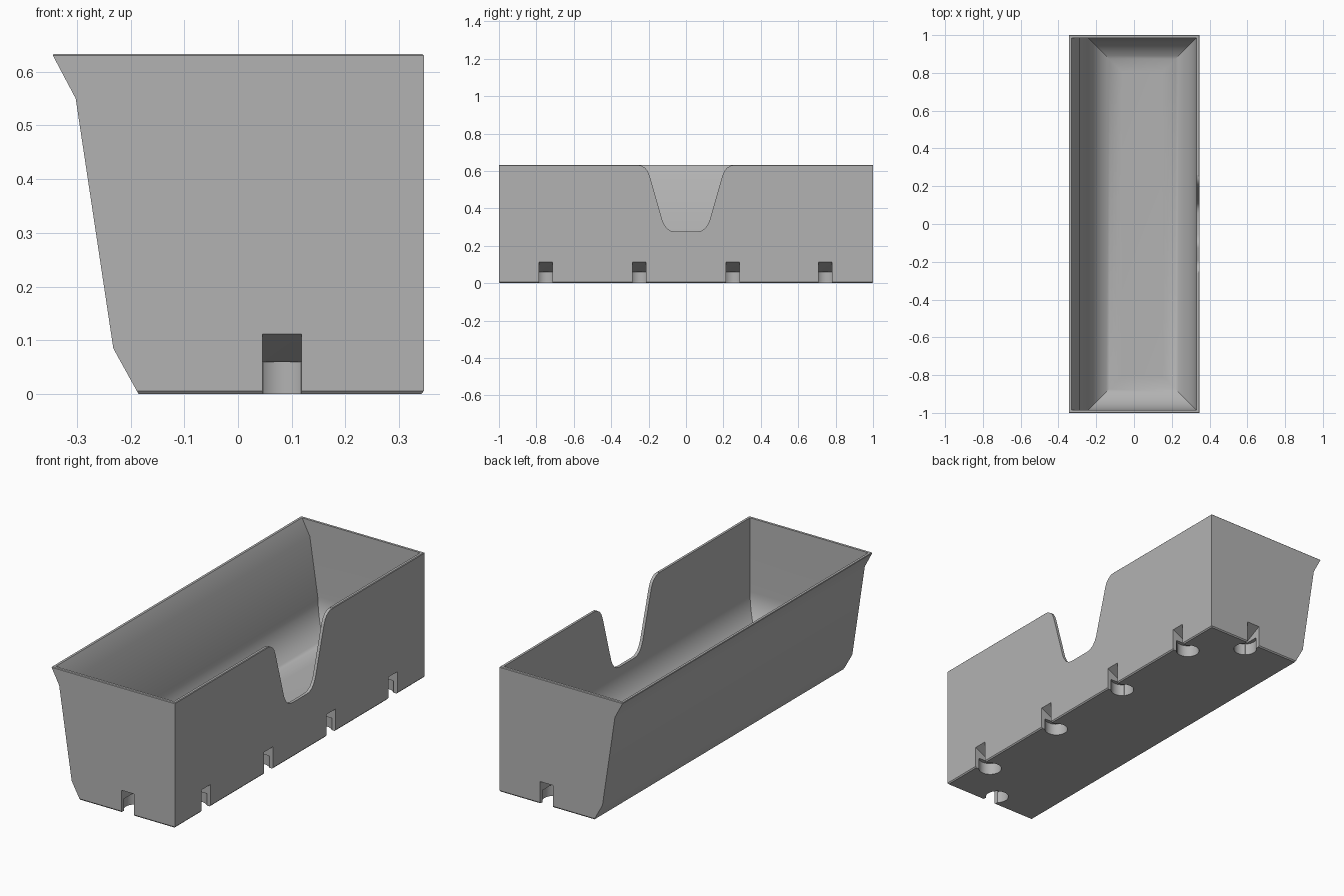
import bpy, bmesh, math
from mathutils import Matrix, Vector

default = bpy.data.objects.get("Cube")
if default:
    bpy.data.objects.remove(default, do_unlink=True)

WALL, FLOOR, FILLET = 0.015, 0.08, 0.18
HALF_X, HALF_Y, TOP = 0.346, 1.0, 0.633

grey = bpy.data.materials.new("matte grey")
grey.use_nodes = True
grey.diffuse_color = (0.45, 0.45, 0.45, 1)
grey.node_tree.nodes["Principled BSDF"].inputs["Base Color"].default_value = (0.45, 0.45, 0.45, 1)


def make_object(name, bm):
    bmesh.ops.recalc_face_normals(bm, faces=bm.faces)
    mesh = bpy.data.meshes.new(name)
    bm.to_mesh(mesh)
    bm.free()
    mesh.materials.append(grey)
    obj = bpy.data.objects.new(name, mesh)
    bpy.context.collection.objects.link(obj)
    return obj


def loft(name, rings):
    """Closed skin through a stack of equal-length point rings."""
    bm = bmesh.new()
    loops = [[bm.verts.new(p) for p in ring] for ring in rings]
    count = len(loops[0])
    for low, high in zip(loops, loops[1:]):
        for i in range(count):
            j = (i + 1) % count
            bm.faces.new((low[i], low[j], high[j], high[i]))
    bm.faces.new(loops[0])
    bm.faces.new(loops[-1])
    return make_object(name, bm)


def rectangle(x0, x1, y, z):
    return [(x0, -y, z), (x1, -y, z), (x1, y, z), (x0, y, z)]


def cut(target, cutter):
    cutter.hide_render = True
    mod = target.modifiers.new("cut", "BOOLEAN")
    mod.operation, mod.solver, mod.object = "DIFFERENCE", "EXACT", cutter
    bpy.context.view_layer.objects.active = target
    bpy.ops.object.modifier_apply(modifier=mod.name)
    bpy.data.objects.remove(cutter, do_unlink=True)


# Outer shell: upright on three sides, flared on the other
side = [(-0.185, 0.0), (-0.232, 0.085), (-0.302, 0.55), (-HALF_X, TOP)]


def side_x(z):
    for (x0, z0), (x1, z1) in zip(side, side[1:]):
        if z <= z1:
            break
    return x0 + (x1 - x0) * (z - z0) / (z1 - z0)


rings = []
for z, inset in [(0, 0.005), (0.006, 0), (0.085, 0), (0.55, 0), (TOP - 0.003, 0), (TOP, 0.003)]:
    left = side_x(z) + (inset if z > 0 else 0)
    rings.append(rectangle(left, HALF_X - inset, HALF_Y - inset, z))
bin_body = loft("storage_bin", rings)

# Hollow with a large fillet around the floor
lean = math.atan((0.302 - 0.232) / (0.55 - 0.085))
tangent = FILLET * math.tan((math.pi / 2 - lean) / 2)
centre_x = side_x(0.085) + WALL + tangent
tangent_z = FLOOR + tangent * math.cos(lean)
rings = []
for step in range(17):
    a = math.pi / 2 * step / 16
    z = FLOOR + FILLET * (1 - math.cos(a))
    inset = WALL + FILLET * (1 - math.sin(a))
    left = centre_x - FILLET * math.sin(a) if z < tangent_z else side_x(z) + WALL
    rings.append(rectangle(left, HALF_X - inset, HALF_Y - inset, z))
for z in (0.55, TOP, TOP + 0.05):
    rings.append(rectangle(side_x(z) + WALL, HALF_X - WALL, HALF_Y - WALL, z))
cut(bin_body, loft("hollow_cutter", rings))

# Access notch in the upright long wall, with rounded shoulders and base
half = [(0.26, 0.7), (0.26, TOP - 0.001), (0.237, 0.628), (0.217, 0.615), (0.204, 0.598),
        (0.194, 0.573), (0.126, 0.335), (0.115, 0.311), (0.100, 0.292), (0.081, 0.280), (0.058, 0.276)]
outline = half + [(-y, z) for y, z in reversed(half)]
cut(bin_body, loft("notch_cutter", [[(x, y, z) for y, z in outline] for x in (0.28, 0.4)]))


# Keyhole slots: a round socket in the base and a sloped opening through the wall
def keyhole(origin, angle):
    place = Matrix.Translation(Vector(origin)) @ Matrix.Rotation(angle, 4, "Z")
    bm = bmesh.new()
    bmesh.ops.create_cone(bm, cap_ends=True, segments=40, radius1=0.055, radius2=0.055,
                          depth=0.12, matrix=Matrix.Translation((-0.062, 0, 0)))
    bm.transform(place)
    cut(bin_body, make_object("socket_cutter", bm))
    profile = [(0.02, -0.02), (0.02, 0.112), (0, 0.112), (-0.104, 0.06), (-0.104, -0.02)]
    wedge = loft("opening_cutter", [[(d, w, z) for d, z in profile] for w in (-0.036, 0.036)])
    wedge.data.transform(place)
    cut(bin_body, wedge)


for y in (-0.75, -0.25, 0.25, 0.745):
    keyhole((HALF_X, y, 0), 0)
for s in (-1, 1):
    keyhole((0.082, s * HALF_Y, 0), s * math.pi / 2)

# Smooth curves, crisp corners
bpy.ops.object.select_all(action="DESELECT")
bin_body.select_set(True)
bpy.context.view_layer.objects.active = bin_body
bpy.ops.object.shade_smooth_by_angle(angle=math.radians(30))
